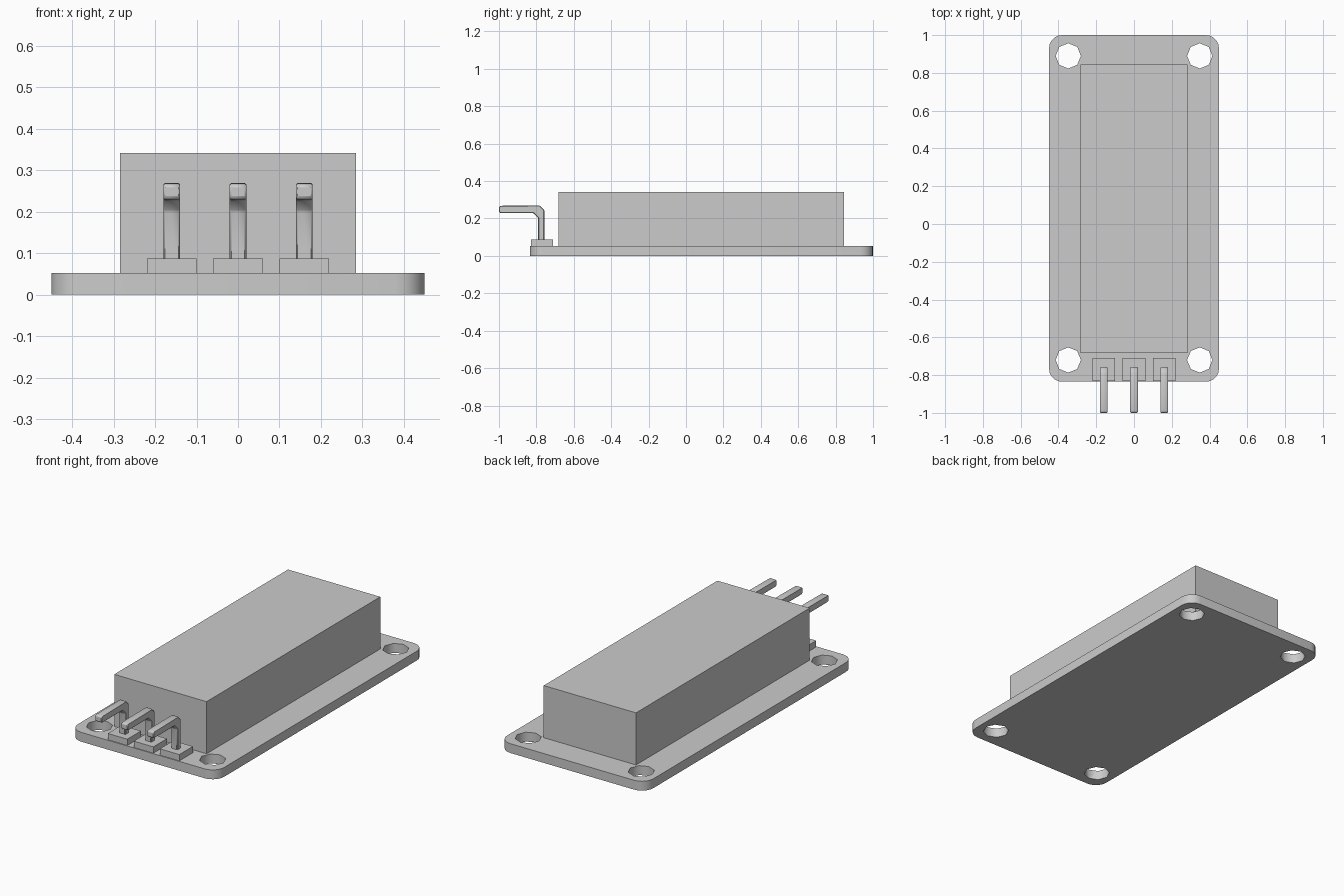
import bpy, bmesh, math

if "Cube" in bpy.data.objects:
    bpy.data.objects.remove(bpy.data.objects["Cube"])


def finish(bm, name):
    bmesh.ops.recalc_face_normals(bm, faces=bm.faces[:])
    mesh = bpy.data.meshes.new(name)
    bm.to_mesh(mesh)
    bm.free()
    obj = bpy.data.objects.new(name, mesh)
    bpy.context.collection.objects.link(obj)
    return obj


def select(obj):
    bpy.ops.object.select_all(action='DESELECT')
    obj.select_set(True)
    bpy.context.view_layer.objects.active = obj


def smooth(obj, angle):
    select(obj)
    bpy.ops.object.shade_smooth_by_angle(angle=math.radians(angle))


def prism(name, points, offset):
    """Extrude a planar outline by an offset vector."""
    bm = bmesh.new()
    face = bm.faces.new([bm.verts.new(p) for p in points])
    ext = bmesh.ops.extrude_face_region(bm, geom=[face])
    verts = [g for g in ext['geom'] if isinstance(g, bmesh.types.BMVert)]
    bmesh.ops.translate(bm, verts=verts, vec=offset)
    # extrusion from an open face keeps one original cap only if re-added
    if not any(all(v in face.verts for v in f.verts) for f in bm.faces if f.is_valid) \
            if face.is_valid else True:
        bmesh.ops.holes_fill(bm, edges=bm.edges[:], sides=0)
    return finish(bm, name)


def box(name, x0, x1, y0, y1, z0, z1):
    return prism(name, [(x0, y0, z0), (x1, y0, z0), (x1, y1, z0), (x0, y1, z0)],
                 (0, 0, z1 - z0))


TOP = 0.052
HALF, Y0, Y1, R = 0.45, -0.835, 1.0, 0.07

# Circuit board with rounded corners
outline = []
corners = [(HALF - R, Y1 - R), (R - HALF, Y1 - R), (R - HALF, Y0 + R), (HALF - R, Y0 + R)]
for i, (cx, cy) in enumerate(corners):
    for k in range(6):
        a = math.pi / 2 * (i + k / 5)
        outline.append((cx + R * math.cos(a), cy + R * math.sin(a), 0))
board = prism("circuit_board", outline, (0, 0, TOP))

# Octagonal mounting holes
for x in (-0.348, 0.348):
    for y in (-0.72, 0.89):
        ring = [(x + 0.067 * math.cos(k * math.pi / 4),
                 y + 0.067 * math.sin(k * math.pi / 4), -0.1) for k in range(8)]
        cutter = prism("hole_cutter", ring, (0, 0, 0.3))
        cutter.hide_render = True
        mod = board.modifiers.new("hole", 'BOOLEAN')
        mod.operation = 'DIFFERENCE'
        mod.solver = 'EXACT'
        mod.object = cutter
        select(board)
        bpy.ops.object.modifier_apply(modifier=mod.name)
        bpy.data.objects.remove(cutter)
smooth(board, 50)

# Main component block
box("component_block", -0.284, 0.284, -0.682, 0.845, TOP, 0.342)

# Bent header pins, each on a solder pad
profile = [(-0.757, 0.08), (-0.757, 0.245), (-0.783, 0.27), (-0.99, 0.268),
           (-1.0, 0.262), (-1.0, 0.234), (-0.99, 0.228), (-0.815, 0.228),
           (-0.79, 0.202), (-0.79, 0.08)]
for i, x in enumerate((-0.16, 0, 0.16)):
    box(f"solder_pad_{i + 1}", x - 0.06, x + 0.06, -0.83, -0.71, TOP, 0.087)
    pin = prism(f"header_pin_{i + 1}", [(x - 0.02, y, z) for y, z in profile], (0.04, 0, 0))
    bevel = pin.modifiers.new("edge_bevel", 'BEVEL')
    bevel.width = 0.004
    bevel.segments = 1
    smooth(pin, 50)
